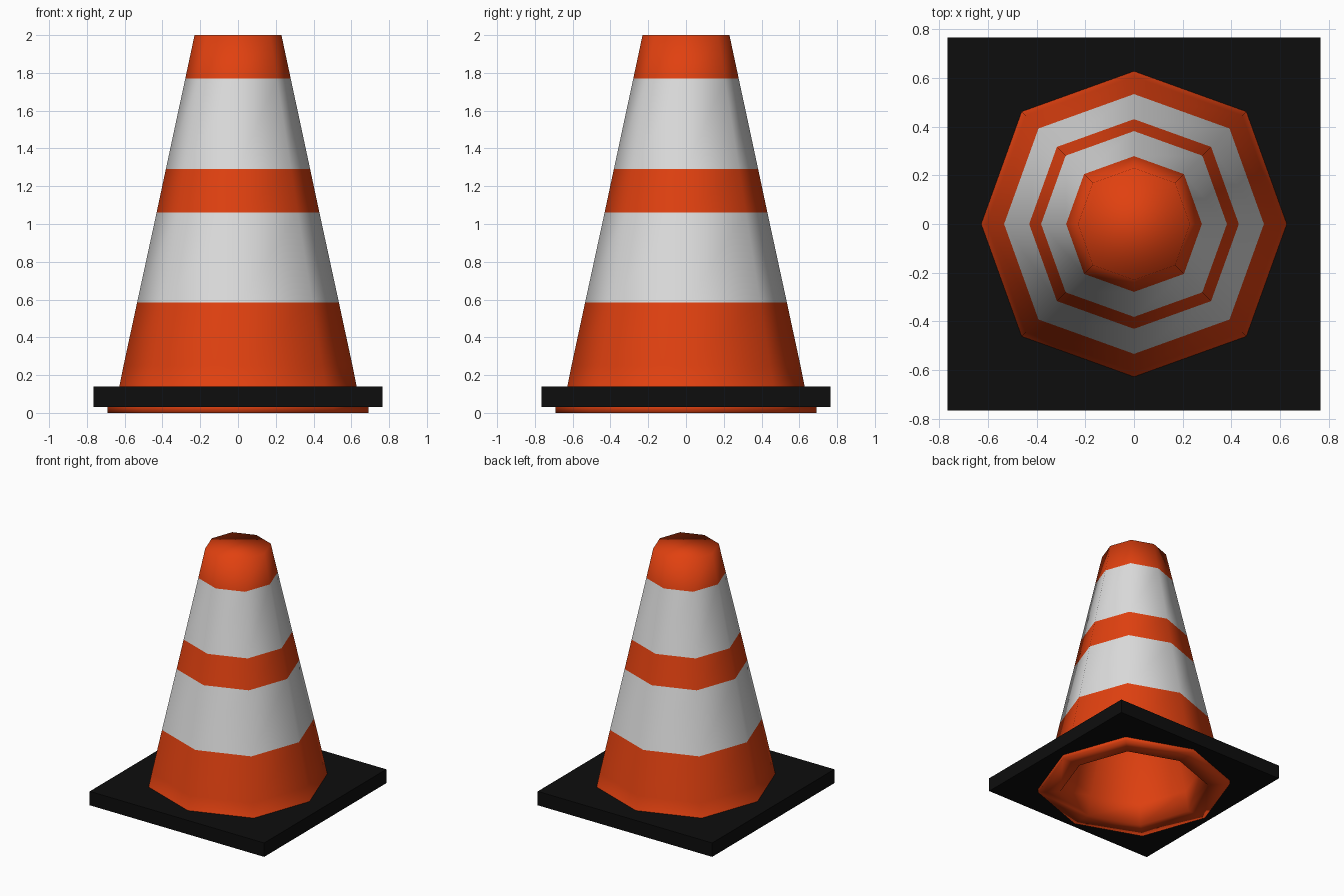
import bpy, bmesh, math

if "Cube" in bpy.data.objects:
    bpy.data.objects.remove(bpy.data.objects["Cube"])


def material(name, rgb):
    m = bpy.data.materials.new(name)
    m.diffuse_color = (*rgb, 1)
    m.use_nodes = True
    m.node_tree.nodes["Principled BSDF"].inputs["Base Color"].default_value = m.diffuse_color
    return m


orange = material("safety_orange", (0.75, 0.052, 0.005))
white = material("stripe_white", (0.72, 0.72, 0.72))
black = material("rubber_black", (0.004, 0.004, 0.004))

SIDES = 8
DIAGONAL = 1.04   # diagonal corners sit slightly further out
STRIPES = ((0.585, 1.06), (1.29, 1.77))


def add_object(name, bm, mats):
    bmesh.ops.recalc_face_normals(bm, faces=bm.faces)
    mesh = bpy.data.meshes.new(name)
    bm.to_mesh(mesh)
    bm.free()
    for m in mats:
        mesh.materials.append(m)
    ob = bpy.data.objects.new(name, mesh)
    bpy.context.collection.objects.link(ob)
    return ob


# Hollow cone: (radius, z) profile from inner top, down around the foot, up to the tip
profile = [(0.15, 1.88), (0.50, 0.16), (0.53, 0.0), (0.69, 0.0), (0.69, 0.04),
           (0.63, 0.13), (0.606, 0.25), (0.534, 0.585), (0.431, 1.06),
           (0.382, 1.29), (0.279, 1.77), (0.23, 2.0)]
OUTER_START = 5

bm = bmesh.new()
rings = []
for r, z in profile:
    ring = []
    for i in range(SIDES):
        a = i * math.tau / SIDES
        k = r * (DIAGONAL if i % 2 else 1)
        ring.append(bm.verts.new((k * math.cos(a), k * math.sin(a), z)))
    rings.append(ring)
for j in range(len(rings) - 1):
    mid = (profile[j][1] + profile[j + 1][1]) / 2
    striped = j >= OUTER_START and any(lo < mid < hi for lo, hi in STRIPES)
    for i in range(SIDES):
        n = (i + 1) % SIDES
        f = bm.faces.new((rings[j][i], rings[j][n], rings[j + 1][n], rings[j + 1][i]))
        f.material_index = 1 if striped else 0
bm.faces.new(rings[0])
bm.faces.new(rings[-1])
for f in bm.faces:
    f.smooth = True
add_object("cone_body", bm, (orange, white))

# Square rubber base plate, with an opening hidden inside the cone wall
bm = bmesh.new()
HALF, Z0, Z1, HOLE = 0.766, 0.03, 0.14, 0.57
loops = []
for z in (Z0, Z1):
    outer, inner = [], []
    for i in range(SIDES):
        a = i * math.tau / SIDES
        c, s = math.cos(a), math.sin(a)
        k = HALF / max(abs(c), abs(s))
        outer.append(bm.verts.new((k * c, k * s, z)))
        inner.append(bm.verts.new((HOLE * c, HOLE * s, z)))
    loops.append((outer, inner))
(lo_out, lo_in), (hi_out, hi_in) = loops
for i in range(SIDES):
    n = (i + 1) % SIDES
    for a, b in ((lo_out, hi_out), (hi_out, hi_in), (hi_in, lo_in), (lo_in, lo_out)):
        bm.faces.new((a[i], a[n], b[n], b[i]))
add_object("base_plate", bm, (black,))
